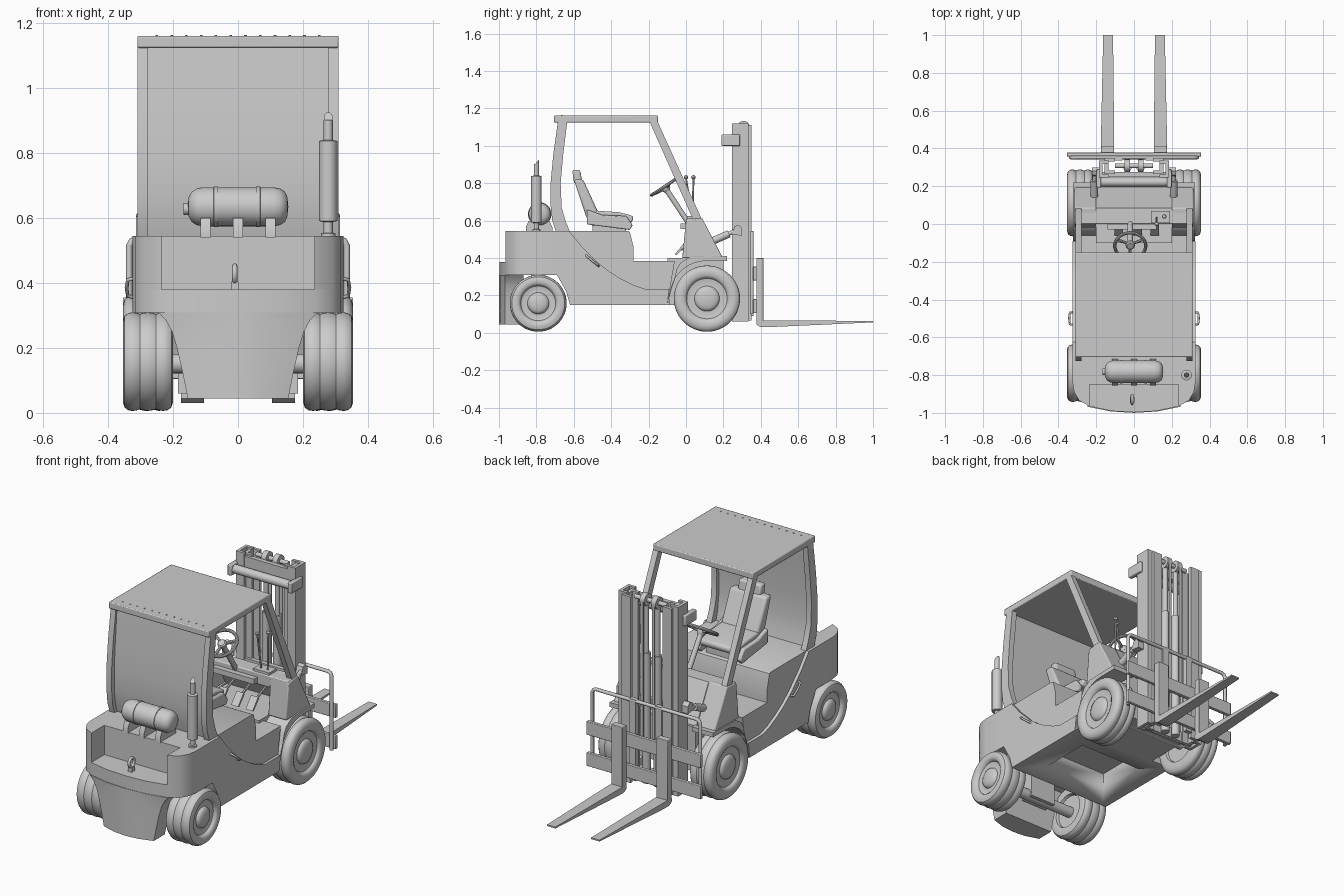
import bpy, bmesh, math
from mathutils import Vector, Matrix

if "Cube" in bpy.data.objects:
    bpy.data.objects.remove(bpy.data.objects["Cube"])


def finish(name, bm, mirror=False, bevel=0):
    bmesh.ops.recalc_face_normals(bm, faces=bm.faces)
    me = bpy.data.meshes.new(name)
    bm.to_mesh(me)
    bm.free()
    ob = bpy.data.objects.new(name, me)
    bpy.context.collection.objects.link(ob)
    if bevel:
        b = ob.modifiers.new("Bevel", 'BEVEL')
        b.width, b.segments, b.limit_method = bevel, 2, 'ANGLE'
    if mirror:
        ob.modifiers.new("Mirror", 'MIRROR')
    return ob


def loft(name, rings, **kw):
    bm = bmesh.new()
    vs = [[bm.verts.new(p) for p in r] for r in rings]
    n = len(vs[0])
    for a, b in zip(vs, vs[1:]):
        for i in range(n):
            bm.faces.new((a[i], a[(i + 1) % n], b[(i + 1) % n], b[i]))
    bm.faces.new(vs[0])
    bm.faces.new(vs[-1])
    return finish(name, bm, **kw)


def prism(name, axis, pts, a, b, **kw):
    put = {'x': lambda u, v, t: (t, u, v), 'y': lambda u, v, t: (u, t, v), 'z': lambda u, v, t: (u, v, t)}[axis]
    return loft(name, [[put(u, v, t) for u, v in pts] for t in (a, b)], **kw)


def box(name, x, y, z, **kw):
    return prism(name, 'z', [(x[0], y[0]), (x[1], y[0]), (x[1], y[1]), (x[0], y[1])], *z, **kw)


def lathe(name, profile, origin, direction, n=32, **kw):
    # profile holds (radius, distance along the axis)
    q = Vector((0, 0, 1)).rotation_difference(Vector(direction).normalized())
    o = Vector(origin)
    rings = [[o + q @ Vector((max(r, .0005) * math.cos(2 * math.pi * i / n), max(r, .0005) * math.sin(2 * math.pi * i / n), h))
              for i in range(n)] for r, h in profile]
    return loft(name, rings, **kw)


def rod(name, p, q, r, n=16, **kw):
    d = Vector(q) - Vector(p)
    return lathe(name, [(r, 0), (r, d.length)], p, d, n, **kw)


def pipe(name, pts, r, cyclic=False):
    cu = bpy.data.curves.new(name, 'CURVE')
    cu.dimensions, cu.bevel_depth, cu.bevel_resolution, cu.use_fill_caps = '3D', r, 2, True
    s = cu.splines.new('POLY')
    s.points.add(len(pts) - 1)
    for p, c in zip(s.points, pts):
        p.co = (*c, 1)
    s.use_cyclic_u = cyclic
    ob = bpy.data.objects.new(name, cu)
    bpy.context.collection.objects.link(ob)
    return ob


# Counterweight: rounded plan, notch in the upper layer, tapering lower block
half = [(.325, -.69), (.325, -.84), (.317, -.89), (.29, -.935), (.235, -.965)]
left = [(-x, y) for x, y in reversed(half)]
prism("counterweight_shelf", 'z', half + [(.12, -.99), (0, -.997), (-.12, -.99)] + left, .31, .38)
prism("counterweight_top", 'z', half + [(.235, -.85), (-.235, -.85)] + left, .38, .545)
rings = []
for z, w in [(.045, .155), (.12, .17), (.2, .188), (.25, .203), (.285, .222), (.31, .245)]:
    rings.append([(w, -.87, z)] + [(w * t, -1 + .032 * t * t, z) for t in (1, .5, 0, -.5, -1)] + [(-w, -.87, z)])
loft("counterweight_lower", rings)
pipe("lifting_eye", [(-.01, -.93 + .022 * math.cos(t), .428 + .025 * math.sin(t))
                     for t in [i * math.pi / 8 for i in range(16)]], .008, True)
box("lifting_eye_base", (-.022, .002), (-.945, -.915), (.375, .405))

# Main body with belly recess
body = prism("main_body", 'x', [(-.69, .31), (-.64, .22), (-.62, .15), (-.1, .15), (-.06, .385), (-.28, .385), (-.28, .46),
                               (-.3, .54), (-.31, .545), (-.69, .545)], -.308, .308)
cut = box("belly_cutter", (-.19, .19), (-.48, -.2), (.1, .24))
cut.hide_render = True
cut.display_type = 'WIRE'
m = body.modifiers.new("Recess", 'BOOLEAN')
m.object, m.operation = cut, 'DIFFERENCE'
prism("side_skirt", 'x', [(-.69, .545), (-.625, .545), (-.56, .465), (-.47, .375), (-.41, .328), (-.35, .29), (-.28, .255),
                          (-.22, .235), (-.09, .235), (-.1, .15), (-.62, .15), (-.64, .22), (-.69, .31)],
      .29, .325, mirror=True)
box("front_frame", (-.2, .2), (-.1, .2), (.15, .4))
for s in (-1, 1):
    pipe("side_step_handle", [(s * .315, -.535, .415), (s * .34, -.53, .41), (s * .343, -.5, .385),
                              (s * .34, -.47, .36), (s * .315, -.465, .355)], .006)

# Front fenders
arc = [(.11 + .2 * math.cos(math.radians(a)), .185 + .2 * math.sin(math.radians(a))) for a in range(90, 191, 10)]
prism("front_fender", 'x', [(.22, .385)] + arc + [(-.1, .15), (-.075, .24), (-.05, .34), (-.03, .375), (.02, .405), (.22, .41)],
      .19, .322, mirror=True)

# Front cowl and dashboard
prism("cowl_side", 'x', [(-.02, .4), (0, .605), (.085, .615), (.195, .405)], .2, .315, mirror=True, bevel=.006)
box("dashboard", (-.31, .31), (0, .085), (.545, .612), bevel=.006)
prism("cowl_front_panel", 'x', [(.07, .61), (.085, .612), (.195, .405), (.175, .4)], -.2, .2)
box("instrument_panel", (-.14, .12), (-.03, .01), (.555, .585))
box("lever_plate", (.09, .19), (.005, .07), (.61, .625))
for x, y in ((.12, .0), (.16, .04)):
    rod("control_lever", (x, .035, .615), (x, y, .825), .005, 8)
    lathe("lever_knob", [(0, 0), (.009, .004), (.012, .012), (.009, .02), (0, .024)], (x, y, .82), (0, 0, 1), 12)
for x in (-.08, .02, .11):
    prism("pedal", 'x', [(-.06, .42), (-.05, .415), (.0, .47), (-.01, .48)], x - .022, x + .022)
    rod("pedal_arm", (x, -.03, .445), (x, .1, .5), .007, 8)

# Steering
n = Vector((0, -.55, .835))
c = Vector((-.02, -.115, .782))
bpy.ops.mesh.primitive_torus_add(location=c, rotation=(math.radians(33.4), 0, 0), major_radius=.082, minor_radius=.009,
                                 major_segments=36, minor_segments=10)
bpy.context.object.name = "steering_wheel"
for a in (30, 150, 270):
    d = Matrix.Rotation(math.radians(33.4), 3, 'X') @ Vector((math.cos(math.radians(a)), math.sin(math.radians(a)), 0))
    rod("steering_spoke", c - n * .012, c + d * .08, .008, 8)
lathe("steering_hub", [(.015, -.03), (.024, -.015), (.024, 0), (.018, .006)], c, n, 20)
rod("steering_column", c - n * .24, c - n * .02, .014)

# Overhead guard
box("roof", (-.31, .31), (-.705, -.15), (1.125, 1.162), bevel=.005)
for i in range(12):
    rod("roof_bolt", (-.25 + i * .0455, -.665, 1.16), (-.25 + i * .0455, -.665, 1.165), .004, 8)
prism("rear_pillar", 'x', [(-.685, 1.13), (-.71, .95), (-.724, .8), (-.724, .68), (-.715, .6), (-.695, .54), (-.62, .54),
                           (-.645, .6), (-.665, .67), (-.67, .8), (-.657, .95), (-.635, 1.13)], .278, .31, mirror=True)
mid = [(-.675, 1.13), (-.69, .95), (-.7, .8), (-.7, .68), (-.69, .6), (-.675, .54)]
prism("rear_panel", 'x', mid + [(y + .012, z) for y, z in reversed(mid)], -.285, .285)
prism("front_pillar", 'x', [(-.195, 1.13), (-.152, 1.13), (.088, .6), (.04, .6)], .278, .31, mirror=True)

# Seat
box("seat_base", (-.1, .1), (-.5, -.32), (.54, .585))
prism("seat_cushion", 'x', [(-.53, .6), (-.5, .572), (-.29, .59), (-.28, .615), (-.29, .628), (-.36, .645), (-.5, .655)],
      -.115, .115, bevel=.012)
prism("seat_back", 'x', [(-.53, .61), (-.465, .635), (-.55, .82), (-.6, .82)], -.115, .115, bevel=.012)
prism("seat_headrest", 'x', [(-.6, .8), (-.555, .8), (-.565, .87), (-.608, .872)], -.07, .07, bevel=.01)
prism("seat_hip_guard", 'x', [(-.53, .58), (-.3, .55), (-.285, .575), (-.32, .625), (-.45, .63), (-.53, .66)],
      .115, .14, mirror=True, bevel=.006)

# Gas tank on its stand
lathe("gas_tank", [(0, -.155), (.03, -.152), (.046, -.143), (.056, -.128), (.06, -.11), (.06, -.075), (.063, -.074),
                   (.063, -.062), (.06, -.061), (.06, .055), (.063, .056), (.063, .068), (.06, .069), (.06, .11),
                   (.056, .13), (.046, .145), (.03, .152), (0, .155)], (0, -.782, .635), (1, 0, 0), 32)
rod("tank_valve", (-.168, -.782, .628), (-.14, -.782, .628), .018)
for x in (-.1, 0, .1):
    prism("tank_support", 'x', [(-.855, .54), (-.715, .54), (-.715, .565), (-.73, .6), (-.75, .585), (-.81, .585), (-.84, .6),
                                (-.855, .57)], x - .016, x + .016)

# Exhaust
lathe("exhaust", [(.022, 0), (.022, .01), (.014, .012), (.014, .045), (.028, .048), (.028, .295), (.014, .298), (.014, .36),
                  (.011, .36), (.011, .3)], (.278, -.8, .543), (0, 0, 1), 24)
loft("exhaust_tip", [[(.278 + .0135 * math.cos(t), -.8 + .0135 * math.sin(t), z + k * math.sin(t))
                      for t in [i * math.pi / 10 for i in range(20)]] for z, k in ((.88, 0), (.91, .016))])

# Wheels and axles
shape = [(0, -.75), (.6, -.75), (.63, -.95), (.82, -1), (.93, -.93), (.985, -.78), (1, -.6), (.985, -.42), (.965, -.32), (.985, -.2),
         (1, 0), (.985, .2), (.965, .32), (.985, .42), (1, .6), (.985, .78), (.93, .93), (.82, 1), (.7, .97), (.64, .88),
         (.61, .74), (.5, .68), (.38, .7), (.35, .84), (.28, .93), (.15, .98), (0, 1)]
for name, y, r, x0 in (("front_wheel", .112, .177, .215), ("rear_wheel", -.79, .152, .2)):
    w = (.355 - x0) / 2
    lathe(name, [(a * r, h * w) for a, h in shape], (x0 + w, y, r + .006), (1, 0, 0), 48, mirror=True)
    rod(name + "_axle", (-.25, y, r), (.25, y, r), .03, 20)
box("rear_axle_mount", (-.08, .08), (-.83, -.75), (.13, .32))

# Mast: outer and inner channels, cross members, lift cylinders and chains
prism("outer_mast_rail", 'z', [(.185, .245), (.185, .335), (.135, .335), (.135, .318), (.168, .318), (.168, .262), (.135, .262),
                               (.135, .245)], .06, 1.12, mirror=True)
prism("inner_mast_rail", 'z', [(.155, .265), (.155, .35), (.1, .35), (.1, .332), (.135, .332), (.135, .283), (.1, .283),
                               (.1, .265)], .065, 1.11, mirror=True)
for z in (.1, .5, 1.07):
    box("mast_cross_member", (-.17, .17), (.25, .275), (z - .03, z + .03))
rod("mast_top_bar", (-.19, .222, 1.03), (.19, .222, 1.03), .024, 20)
box("mast_bar_bracket", (.175, .2), (.19, .29), (1.0, 1.06), mirror=True, bevel=.005)
rod("lift_cylinder", (.035, .3, .07), (.035, .3, .8), .022, mirror=True)
rod("lift_piston", (.035, .3, .8), (.035, .3, 1.1), .014, mirror=True)
rod("chain_wheel", (.02, .308, 1.1), (.05, .308, 1.1), .033, 24, mirror=True)
rod("chain_wheel_shaft", (-.1, .308, 1.1), (.1, .308, 1.1), .012)
box("lift_chain", (.027, .043), (.335, .341), (.3, 1.1), mirror=True)

# Tilt cylinders
rod("tilt_cylinder", (.21, .14, .49), (.21, .23, .53), .02, mirror=True)
rod("tilt_piston", (.21, .22, .526), (.21, .28, .553), .011, mirror=True)
prism("tilt_bracket", 'x', [(.245, .525), (.3, .52), (.3, .56), (.28, .578), (.26, .57)], .183, .222, mirror=True)

# Carriage, load backrest and forks
for z in (.105, .28):
    box("carriage_plate", (-.355, .355), (.358, .378), (z, z + .075), bevel=.003)
box("carriage_upright", (.06, .1), (.335, .36), (.09, .545), mirror=True)
pipe("backrest_frame", [(-.335, .352, .1), (-.335, .352, .515), (-.327, .352, .53), (-.312, .352, .536),
                        (.312, .352, .536), (.327, .352, .53), (.335, .352, .515), (.335, .352, .1)], .01)
box("fork_upright", (.105, .175), (.376, .414), (.05, .4), mirror=True, bevel=.003)
loft("fork_blade", [[(c - w, y, a), (c + w, y, a), (c + w, y, b), (c - w, y, b)] for y, c, w, a, b in
                    ((.376, .14, .035, .045, .066), (.4, .14, .035, .03, .066), (.45, .14, .035, .031, .066),
                     (1, .137, .026, .056, .064))], mirror=True)

# Smooth shading with sharp edges kept
bpy.ops.object.select_all(action='DESELECT')
for ob in bpy.context.collection.objects:
    if ob.type == 'MESH':
        ob.select_set(True)
        bpy.context.view_layer.objects.active = ob
bpy.ops.object.shade_smooth_by_angle(angle=math.radians(35))
